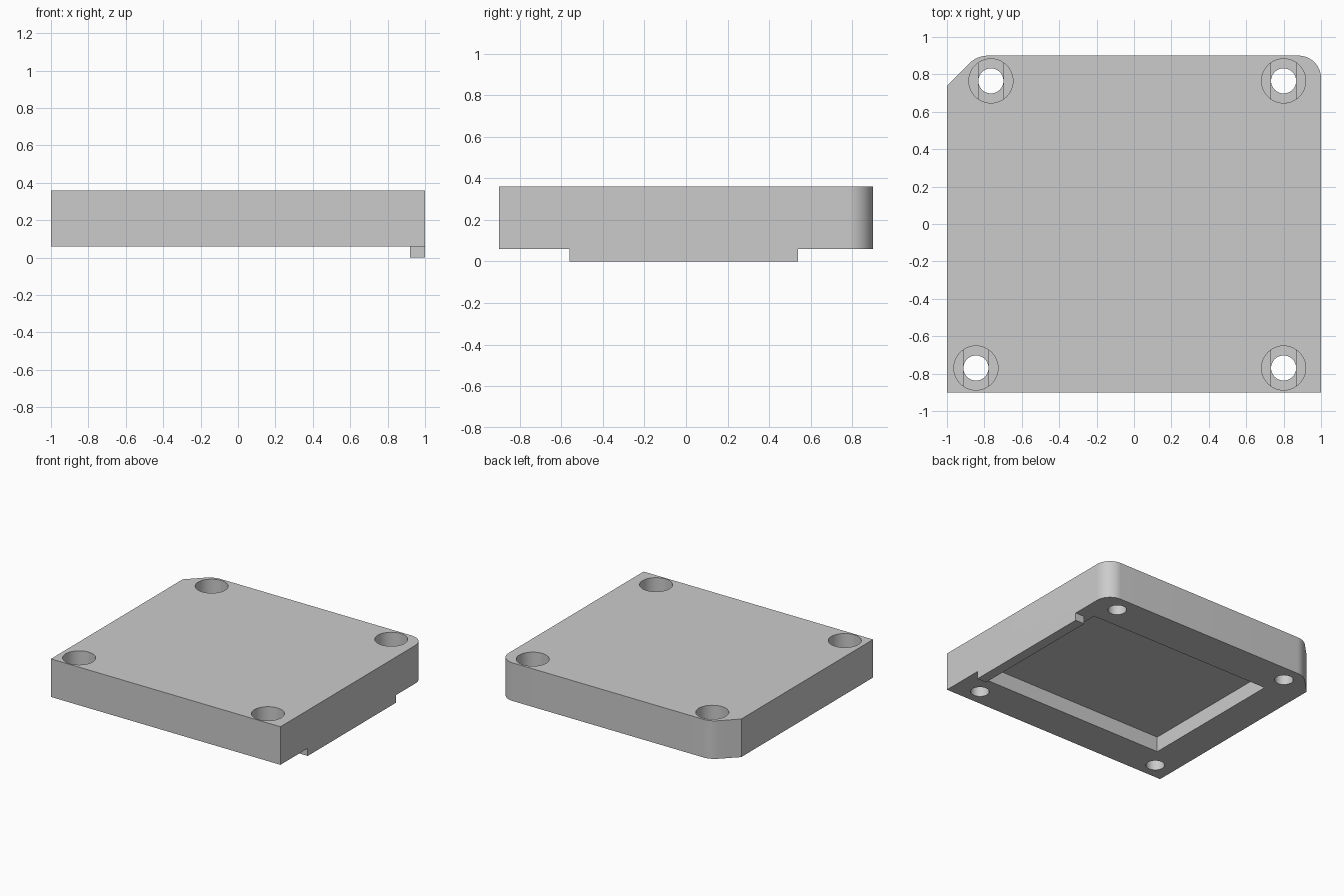
import bpy
import bmesh
from math import cos, sin, radians

if "Cube" in bpy.data.objects:
    bpy.data.objects.remove(bpy.data.objects["Cube"], do_unlink=True)

GREY = (0.6, 0.6, 0.6, 1)
grey = bpy.data.materials.new("plain grey")
grey.use_nodes = True
grey.diffuse_color = GREY
grey.node_tree.nodes["Principled BSDF"].inputs["Base Color"].default_value = GREY


def arc(cx, cy, r, start, end, steps):
    angles = [radians(start + (end - start) * i / steps) for i in range(steps + 1)]
    return [(cx + r * cos(a), cy + r * sin(a)) for a in angles]


def prism(name, outline, z0, z1):
    """Closed solid from a counter-clockwise outline."""
    bm = bmesh.new()
    base = bm.faces.new([bm.verts.new((x, y, z0)) for x, y in outline])
    top = bmesh.ops.extrude_face_region(bm, geom=[base])["geom"]
    verts = [g for g in top if isinstance(g, bmesh.types.BMVert)]
    bmesh.ops.translate(bm, verts=verts, vec=(0, 0, z1 - z0))
    bmesh.ops.recalc_face_normals(bm, faces=bm.faces)
    mesh = bpy.data.meshes.new(name)
    bm.to_mesh(mesh)
    bm.free()
    obj = bpy.data.objects.new(name, mesh)
    bpy.context.collection.objects.link(obj)
    mesh.materials.append(grey)
    return obj


def box(name, x0, x1, y0, y1, z0, z1):
    return prism(name, [(x0, y0), (x1, y0), (x1, y1), (x0, y1)], z0, z1)


def boolean(target, tool, operation="DIFFERENCE"):
    mod = target.modifiers.new(tool.name, "BOOLEAN")
    mod.operation = operation
    mod.solver = "EXACT"
    mod.object = tool
    bpy.context.view_layer.objects.active = target
    bpy.ops.object.modifier_apply(modifier=mod.name)
    bpy.data.objects.remove(tool, do_unlink=True)


# Cover plate with one rounded corner and one chamfered corner
BOTTOM, TOP = 0.06, 0.36
outline = [(-1, -0.9), (1, -0.9)]
outline += arc(0.88, 0.78, 0.12, 0, 90, 16)
outline += arc(-0.78, 0.755, 0.145, 90, 135, 10)
outline.append((-1, 0.74))
cover = prism("cover_plate", outline, BOTTOM, TOP)

# Locating lip under the left edge, joined to the plate
boolean(cover, box("edge_lip", 0.92, 1, -0.56, 0.54, 0, 0.06), "UNION")

# Rectangular pocket in the underside
boolean(cover, box("pocket", -0.73, 0.87, -0.61, 0.59, -0.1, 0.18))

# Counterbored screw holes with a shallow bridging slot below each seat
BORE, HOLE, SEAT, SLOT = 0.118, 0.067, 0.2, 0.185
for x, y in [(-0.765, 0.765), (0.8, 0.765), (-0.845, -0.77), (0.8, -0.77)]:
    half = 55.4
    slot = arc(x, y, BORE, half, 180 - half, 14) + arc(x, y, BORE, 180 + half, 360 - half, 14)
    boolean(cover, prism("seat_bore", arc(x, y, BORE, 0, 352.5, 47), SEAT, 0.5))
    boolean(cover, prism("bridge_slot", slot, SLOT, SEAT + 0.05))
    boolean(cover, prism("screw_hole", arc(x, y, HOLE, 0, 352.5, 47), -0.1, 0.45))

# Smooth curved walls, sharp edges elsewhere
bpy.ops.object.select_all(action="DESELECT")
cover.select_set(True)
bpy.context.view_layer.objects.active = cover
bpy.ops.object.shade_smooth_by_angle(angle=radians(30))
